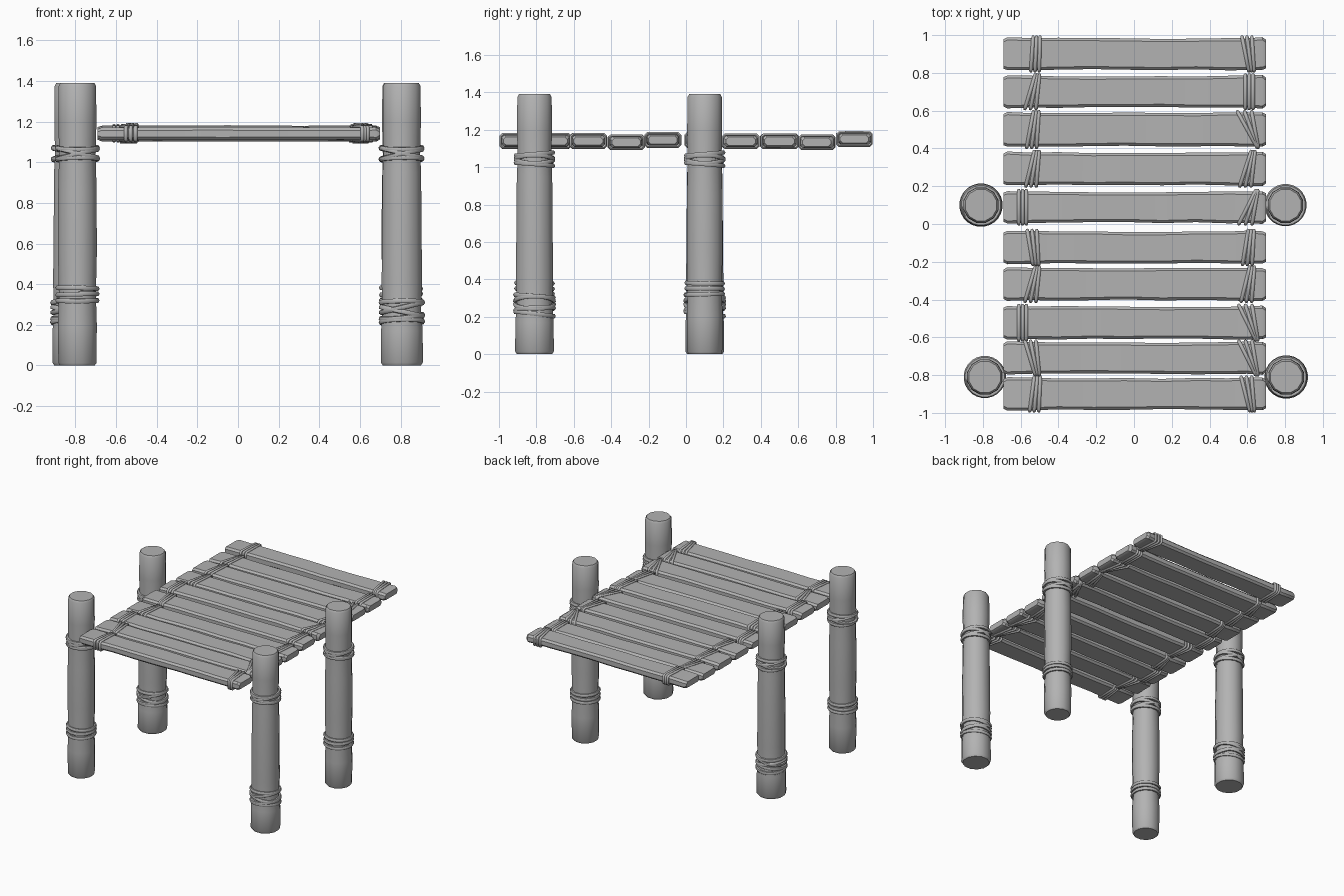
import bpy, bmesh, math, random

random.seed(4)
cube = bpy.data.objects.get("Cube")
if cube:
    bpy.data.objects.remove(cube, do_unlink=True)

grey = bpy.data.materials.new("plain_grey")
grey.use_nodes = True
grey.diffuse_color = (0.45, 0.45, 0.45, 1)
grey.node_tree.nodes["Principled BSDF"].inputs["Base Color"].default_value = grey.diffuse_color


def finish(name, mesh, angle):
    """Link a mesh as a named object with soft shading and sharp edges kept."""
    mesh.materials.clear()
    mesh.materials.append(grey)
    obj = bpy.data.objects.new(name, mesh)
    bpy.context.collection.objects.link(obj)
    bpy.ops.object.select_all(action='DESELECT')
    obj.select_set(True)
    bpy.context.view_layer.objects.active = obj
    bpy.ops.object.shade_smooth_by_angle(angle=math.radians(angle))
    return obj


def loft(name, rings, angle):
    """Skin a list of equal closed rings and cap both ends."""
    bm = bmesh.new()
    rows = [[bm.verts.new(p) for p in ring] for ring in rings]
    n = len(rows[0])
    for a, b in zip(rows, rows[1:]):
        for i in range(n):
            j = (i + 1) % n
            bm.faces.new((a[i], a[j], b[j], b[i]))
    bm.faces.new(rows[0][::-1])
    bm.faces.new(rows[-1])
    bmesh.ops.recalc_face_normals(bm, faces=bm.faces[:])
    mesh = bpy.data.meshes.new(name)
    bm.to_mesh(mesh)
    bm.free()
    return finish(name, mesh, angle)


def ropes(name, loops, radius):
    """Turn closed point loops into one bundle of round rope strands."""
    curve = bpy.data.curves.new(name, 'CURVE')
    curve.dimensions = '3D'
    curve.bevel_depth = radius
    curve.bevel_resolution = 1
    for loop in loops:
        spline = curve.splines.new('POLY')
        spline.points.add(len(loop) - 1)
        spline.use_cyclic_u = True
        for point, p in zip(spline.points, loop):
            point.co = (*p, 1)
    helper = bpy.data.objects.new(name + "_path", curve)
    mesh = bpy.data.meshes.new_from_object(helper)
    bpy.data.objects.remove(helper)
    bpy.data.curves.remove(curve)
    return finish(name, mesh, 60)


# Posts: profiles are (radius, height)
slim = [(.088, 0), (.097, .012), (.099, .2), (.094, .35), (.099, .55),
        (.098, .85), (.093, 1.04), (.097, 1.2), (.095, 1.375), (.086, 1.39)]
stout = [(.097, 0), (.107, .015), (.106, .17), (.098, .27), (.103, .4),
         (.1, .7), (.098, .95), (.093, 1.04), (.097, 1.2), (.095, 1.375), (.086, 1.39)]

# Post bindings: (height, tilt, tilt direction)
straight = [(.32, .003, 0), (.35, .003, 2), (.38, .003, 4)]
crossed = [(.215, .012, 3), (.24, .012, 1), (.265, .022, 4.7), (.285, .024, 1.6), (.31, .008, 3)]
upper = [(1.015, .008, 3), (1.04, .024, 1.6), (1.045, .024, 4.7), (1.07, .008, 0)]


def ring(cx, cy, r, z, tilt=0, phase=0, n=12):
    angles = [math.tau * (i + .5) / n for i in range(n)]
    return [(cx + r * math.cos(a), cy + r * math.sin(a), z + tilt * math.sin(a + phase))
            for a in angles]


posts = {
    "front_right": (-.79, -.81, slim, straight),
    "front_left": (.806, -.81, stout, crossed),
    "back_right": (-.81, .1, stout, crossed),
    "back_left": (.802, .1, slim, straight),
}
for name, (x, y, profile, lower) in posts.items():
    loft(name + "_post", [ring(x, y, r, z) for r, z in profile], 40)
    low_r = .097 if profile is slim else .102
    ropes(name + "_lower_rope", [ring(x, y, low_r, z, t, p, 24) for z, t, p in lower], .013)
    ropes(name + "_upper_rope", [ring(x, y, .099, z, t, p, 24) for z, t, p in upper], .013)


# Planks: lofted along x with slightly wandering edges
def section(x, low, high, z, half):
    """Bevelled rectangle across a plank."""
    b = .014
    return [(x, low + b, z - half), (x, high - b, z - half), (x, high, z - half + b),
            (x, high, z + half - b), (x, high - b, z + half), (x, low + b, z + half),
            (x, low, z + half - b), (x, low, z - half + b)]


def plank_loop(x, y, z, half_w, half_t, lean):
    """Strand around a plank, leaning one way above and the other way below."""
    corner = .7
    outline = [(-1, -corner), (-.88, -1), (0, -1), (.88, -1), (1, -corner),
               (1, corner), (.88, 1), (0, 1), (-.88, 1), (-1, corner)]
    return [(x + lean * u, y + half_w * u, z + half_t * v) for u, v in outline]


# Each plank: front edge, back edge, height, rope x and lean on each side
planks = [
    (-.99, -.81, 1.14, -.52, .008, .61, -.015),
    (-.80, -.62, 1.14, -.53, -.018, .62, -.03),
    (-.615, -.43, 1.14, -.59, 0, .62, -.03),
    (-.41, -.228, 1.133, -.53, .018, .61, .015),
    (-.215, -.033, 1.145, -.53, -.01, .61, .01),
    (0, .178, 1.145, -.59, 0, .62, .03),
    (.20, .385, 1.138, -.53, .015, .61, .02),
    (.405, .595, 1.138, -.53, .012, .62, -.035),
    (.61, .79, 1.133, -.53, .018, .61, 0),
    (.81, .99, 1.15, -.52, .004, .61, -.012),
]
stations = [-.67, -.55, -.4, -.22, -.05, .15, .33, .5, .6, .68]
for i, (low, high, z, rx, r_lean, lx, l_lean) in enumerate(planks):
    name = f"plank_{i + 1}"
    rings = [section(-.69, low + .012, high - .012, z, .023)]
    for x in stations:
        middle = 1 - (x / .7) ** 2
        inset = [random.uniform(0, .006) + .005 * middle for side in range(2)]
        half = .032 - random.uniform(0, .003)
        rings.append(section(x, low + inset[0], high - inset[1], z, half))
    rings.append(section(.698, low + .014, high - .014, z, .022))
    loft(name, rings, 35)
    # Strands at both ends
    mid, half_w = (low + high) / 2, (high - low) / 2
    for side, x, lean in (("right", rx, r_lean), ("left", lx, l_lean)):
        loops = [plank_loop(x + k * .02, mid, z, half_w, .034, lean * (1 - .5 * k))
                 for k in (-1, 0, 1)]
        ropes(f"{name}_{side}_rope", loops, .0095)
